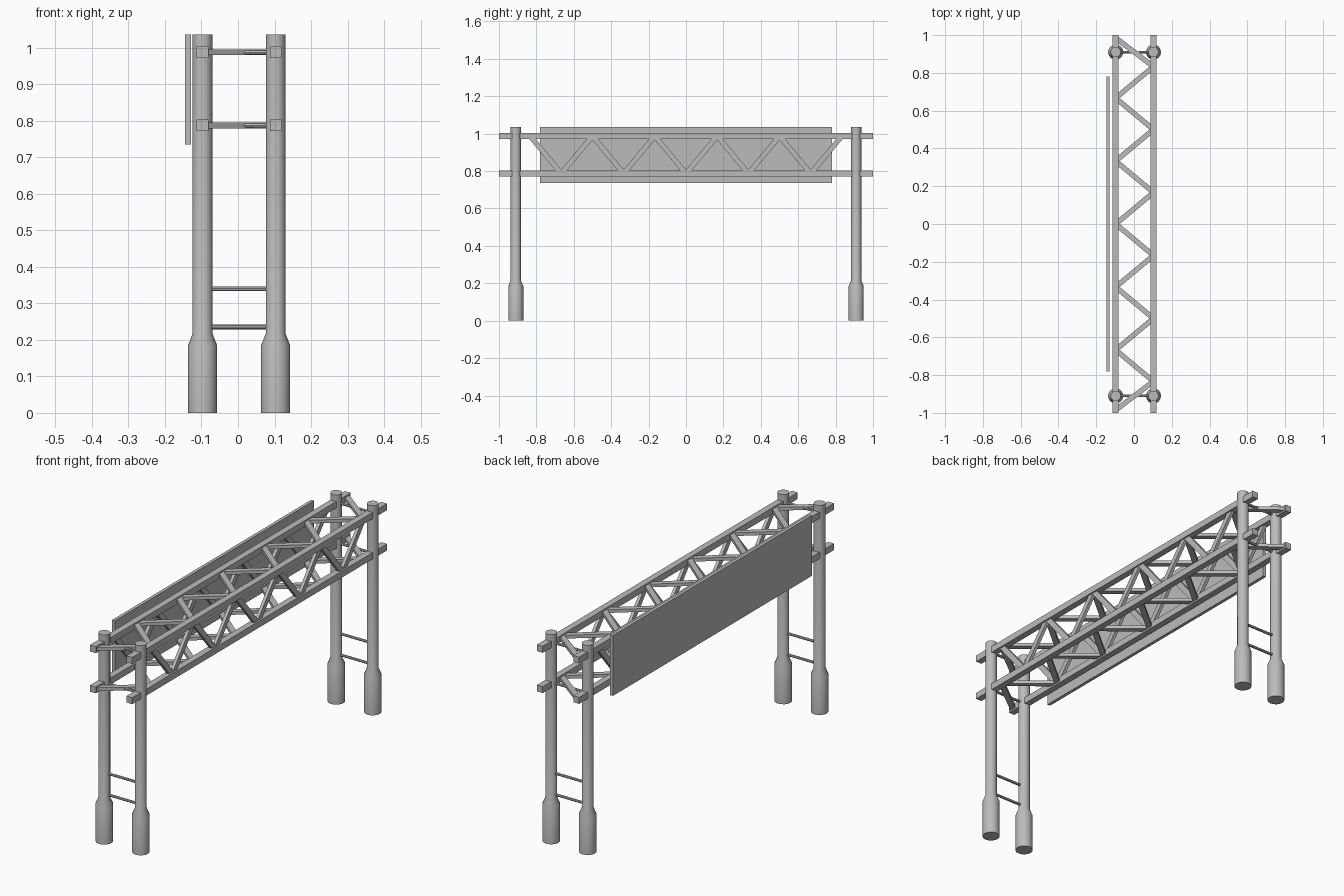
import bpy, bmesh, math
from mathutils import Vector, Matrix

cube = bpy.data.objects.get("Cube")
if cube:
    bpy.data.objects.remove(cube)

steel = bpy.data.materials.new("grey steel")
steel.use_nodes = True
GREY = (0.5, 0.5, 0.5, 1)
steel.diffuse_color = GREY
steel.node_tree.nodes["Principled BSDF"].inputs["Base Color"].default_value = GREY

SIDES = {"right": -0.097, "left": 0.103}    # truss and column lines in x
ENDS = {"front": -0.91, "back": 0.91}       # column positions in y
LEVELS = {"lower": 0.787, "upper": 0.987}   # chord heights
STEP = 1 / 6                                # half a lattice bay


def finish(name, bm, smooth=False):
    bmesh.ops.recalc_face_normals(bm, faces=bm.faces)
    mesh = bpy.data.meshes.new(name)
    bm.to_mesh(mesh)
    bm.free()
    mesh.materials.append(steel)
    obj = bpy.data.objects.new(name, mesh)
    bpy.context.collection.objects.link(obj)
    if smooth:
        bpy.ops.object.select_all(action="DESELECT")
        obj.select_set(True)
        bpy.context.view_layer.objects.active = obj
        bpy.ops.object.shade_smooth_by_angle(angle=math.radians(30))
    return obj


def add_box(bm, centre, size):
    bmesh.ops.create_cube(bm, size=1, matrix=Matrix.Translation(centre) @ Matrix.Diagonal((*size, 1)))


def add_bar(bm, a, b, width, depth, normal):
    """Flat bar from a to b; depth is measured along normal."""
    a, b, n = Vector(a), Vector(b), Vector(normal)
    along = (b - a).normalized()
    across = n.cross(along)
    frame = Matrix((across, n, along)).transposed().to_4x4()
    size = Matrix.Diagonal((width, depth, (b - a).length, 1))
    bmesh.ops.create_cube(bm, size=1, matrix=Matrix.Translation((a + b) / 2) @ frame @ size)


# Columns with a wide foot and tapered collar
PROFILE = [(0.04, 0), (0.04, 0.185), (0.027, 0.217), (0.027, 1.035)]
for side, x in SIDES.items():
    for end, y in ENDS.items():
        bm = bmesh.new()
        rings = []
        for r, z in PROFILE:
            ring = bmesh.ops.create_circle(bm, segments=16, radius=r,
                                           matrix=Matrix.Translation((x, y, z)))
            rings.append(ring["verts"])
        for low, high in zip(rings, rings[1:]):
            for i in range(16):
                j = (i + 1) % 16
                bm.faces.new((low[i], low[j], high[j], high[i]))
        bm.faces.new(rings[0])
        bm.faces.new(rings[-1])
        finish(f"{end}_{side}_column", bm, smooth=True)

# Long square chords
for side, x in SIDES.items():
    for level, z in LEVELS.items():
        bm = bmesh.new()
        add_box(bm, (x, 0, z), (0.032, 2, 0.032))
        finish(f"{level}_{side}_chord", bm)

# Side lattice: zigzag between lower and upper chords
for side, x in SIDES.items():
    bm = bmesh.new()
    for i in range(-5, 5):
        z0, z1 = (LEVELS["upper"], LEVELS["lower"]) if i % 2 else (LEVELS["lower"], LEVELS["upper"])
        add_bar(bm, (x, i * STEP, z0), (x, (i + 1) * STEP, z1), 0.027, 0.016, (1, 0, 0))
    finish(f"{side}_lattice", bm)

# Flat lattice: zigzag across the truss at both levels
for level, z in LEVELS.items():
    bm = bmesh.new()
    for i in range(-6, 6):
        x0, x1 = (SIDES["left"], SIDES["right"]) if i % 2 else (SIDES["right"], SIDES["left"])
        y0, y1 = (max(-0.985, min(0.985, k * STEP)) for k in (i, i + 1))
        add_bar(bm, (x0, y0, z), (x1, y1, z), 0.027, 0.016, (0, 0, 1))
    finish(f"{level}_lattice", bm)

# Round rungs joining each pair of columns
for end, y in ENDS.items():
    bm = bmesh.new()
    for z in (0.235, 0.34, *LEVELS.values()):
        bmesh.ops.create_cone(bm, cap_ends=True, segments=8, radius1=0.0065, radius2=0.0065, depth=0.17,
                              matrix=Matrix.Translation((0.003, y, z)) @ Matrix.Rotation(math.pi / 2, 4, "Y"))
    finish(f"{end}_rungs", bm, smooth=True)

# Sign panel beside the truss
bm = bmesh.new()
add_box(bm, (-0.137, 0, 0.885), (0.016, 1.56, 0.3))
finish("sign_panel", bm)
